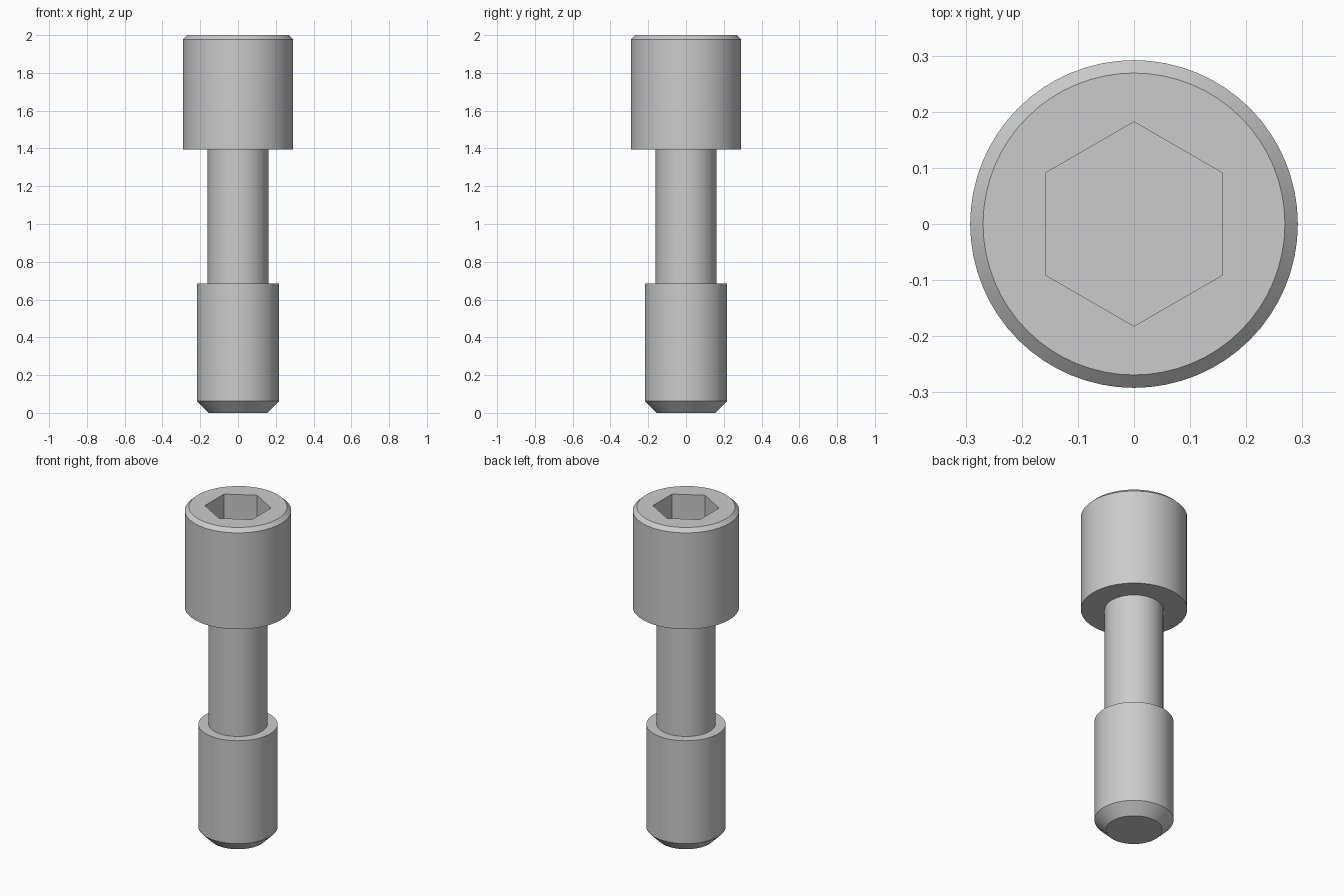
import bpy
import bmesh
from math import cos, sin, pi, radians

SEGMENTS = 64

cube = bpy.data.objects.get("Cube")
if cube:
    bpy.data.objects.remove(cube, do_unlink=True)

steel = bpy.data.materials.new("grey steel")
steel.use_nodes = True
colour = (0.6, 0.6, 0.6, 1)
steel.diffuse_color = colour
steel.node_tree.nodes["Principled BSDF"].inputs["Base Color"].default_value = colour


def turned(name, profile, sides=SEGMENTS, start=0.0, caps=True):
    """Turn (radius, height) points, listed bottom to top, about the z axis."""
    bm = bmesh.new()
    rings = []
    for r, z in profile:
        angles = [start + 2 * pi * i / sides for i in range(sides)]
        rings.append([bm.verts.new((r * cos(a), r * sin(a), z)) for a in angles])
    for low, high in zip(rings, rings[1:]):
        for i in range(sides):
            j = (i + 1) % sides
            bm.faces.new((low[i], low[j], high[j], high[i]))
    if caps:
        bm.faces.new(rings[0][::-1])
        bm.faces.new(rings[-1])
    mesh = bpy.data.meshes.new(name)
    bm.to_mesh(mesh)
    bm.free()
    mesh.materials.append(steel)
    obj = bpy.data.objects.new(name, mesh)
    bpy.context.collection.objects.link(obj)
    return obj


# Bolt parts, from the chamfered tip up to the head
tip = turned("thread_end", [(0.155, 0), (0.217, 0.062), (0.217, 0.685)])
shank = turned("waisted_shank", [(0.161, 0.685), (0.161, 1.395)], caps=False)
head = turned("socket_head", [(0.292, 1.395), (0.292, 1.978), (0.269, 2.0)])

# Hexagonal socket sunk into the head
cutter = turned("hex_cutter", [(0.182, 1.7), (0.182, 2.1)], sides=6, start=pi / 2)
cutter.hide_render = True
cut = head.modifiers.new("hex_socket", 'BOOLEAN')
cut.operation = 'DIFFERENCE'
cut.solver = 'EXACT'
cut.object = cutter
bpy.ops.object.select_all(action='DESELECT')
bpy.context.view_layer.objects.active = head
head.select_set(True)
bpy.ops.object.modifier_apply(modifier=cut.name)
bpy.data.objects.remove(cutter, do_unlink=True)

# Smooth round walls with crisp edges
for part in (tip, shank, head):
    part.select_set(True)
bpy.ops.object.shade_smooth_by_angle(angle=radians(25))
